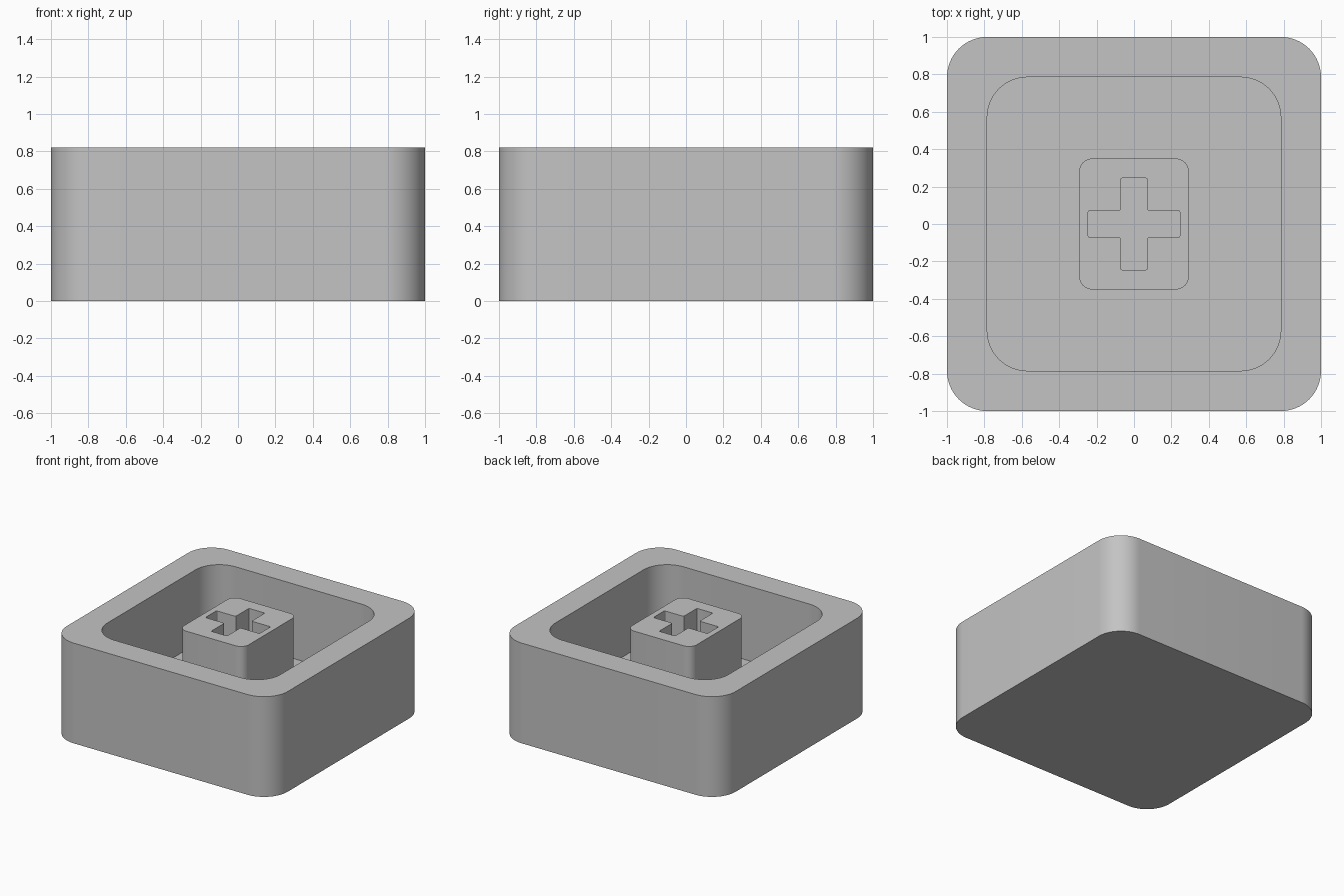
import bpy, bmesh, math
from mathutils import Vector

if "Cube" in bpy.data.objects:
    bpy.data.objects.remove(bpy.data.objects["Cube"], do_unlink=True)

HEIGHT, FLOOR = 0.82, 0.21

grey = bpy.data.materials.new("plain_grey")
grey.use_nodes = True
GREY = (0.55, 0.55, 0.55, 1)
grey.diffuse_color = GREY
grey.node_tree.nodes["Principled BSDF"].inputs["Base Color"].default_value = GREY


def prism(name, outline, z0, z1, radius, segments):
    """Extrude an outline and round its upright edges."""
    bm = bmesh.new()
    face = bm.faces.new([bm.verts.new((x, y, z0)) for x, y in outline])
    top = bmesh.ops.extrude_face_region(bm, geom=[face])["geom"]
    bmesh.ops.translate(bm, vec=Vector((0, 0, z1 - z0)),
                        verts=[v for v in top if isinstance(v, bmesh.types.BMVert)])
    upright = [e for e in bm.edges
               if abs(e.verts[0].co.z - e.verts[1].co.z) > 0.01]
    bmesh.ops.bevel(bm, geom=upright, offset=radius, offset_type='OFFSET',
                    segments=segments, profile=0.5, affect='EDGES')
    bmesh.ops.recalc_face_normals(bm, faces=bm.faces)
    mesh = bpy.data.meshes.new(name)
    bm.to_mesh(mesh)
    bm.free()
    mesh.materials.append(grey)
    obj = bpy.data.objects.new(name, mesh)
    bpy.context.collection.objects.link(obj)
    return obj


def rectangle(hx, hy):
    return [(-hx, -hy), (hx, -hy), (hx, hy), (-hx, hy)]


def cross(arm, half):
    """Plus-shaped outline, one corner group per quarter turn."""
    points = []
    for i in range(4):
        c, s = round(math.cos(i * math.pi / 2)), round(math.sin(i * math.pi / 2))
        for x, y in ((arm, -half), (arm, half), (half, half)):
            points.append((x * c - y * s, x * s + y * c))
    return points


def carve(obj, cutter):
    """Subtract the cutter, then discard it."""
    mod = obj.modifiers.new("recess", 'BOOLEAN')
    mod.operation, mod.solver, mod.object = 'DIFFERENCE', 'EXACT', cutter
    bpy.ops.object.select_all(action='DESELECT')
    bpy.context.view_layer.objects.active = obj
    obj.select_set(True)
    bpy.ops.object.modifier_apply(modifier=mod.name)
    bpy.data.objects.remove(cutter, do_unlink=True)
    bpy.ops.object.shade_smooth_by_angle(angle=math.radians(30))


# Open rounded shell
shell = prism("shell", rectangle(1, 1), 0, HEIGHT, 0.215, 16)
carve(shell, prism("cavity_cutter", rectangle(0.785, 0.785), FLOOR, HEIGHT + 0.2, 0.215, 16))

# Central stem with a cross-shaped socket, rooted in the shell floor
stem = prism("stem", rectangle(0.293, 0.35), FLOOR - 0.05, HEIGHT, 0.07, 8)
carve(stem, prism("socket_cutter", cross(0.245, 0.072), FLOOR, HEIGHT + 0.2, 0.008, 3))
